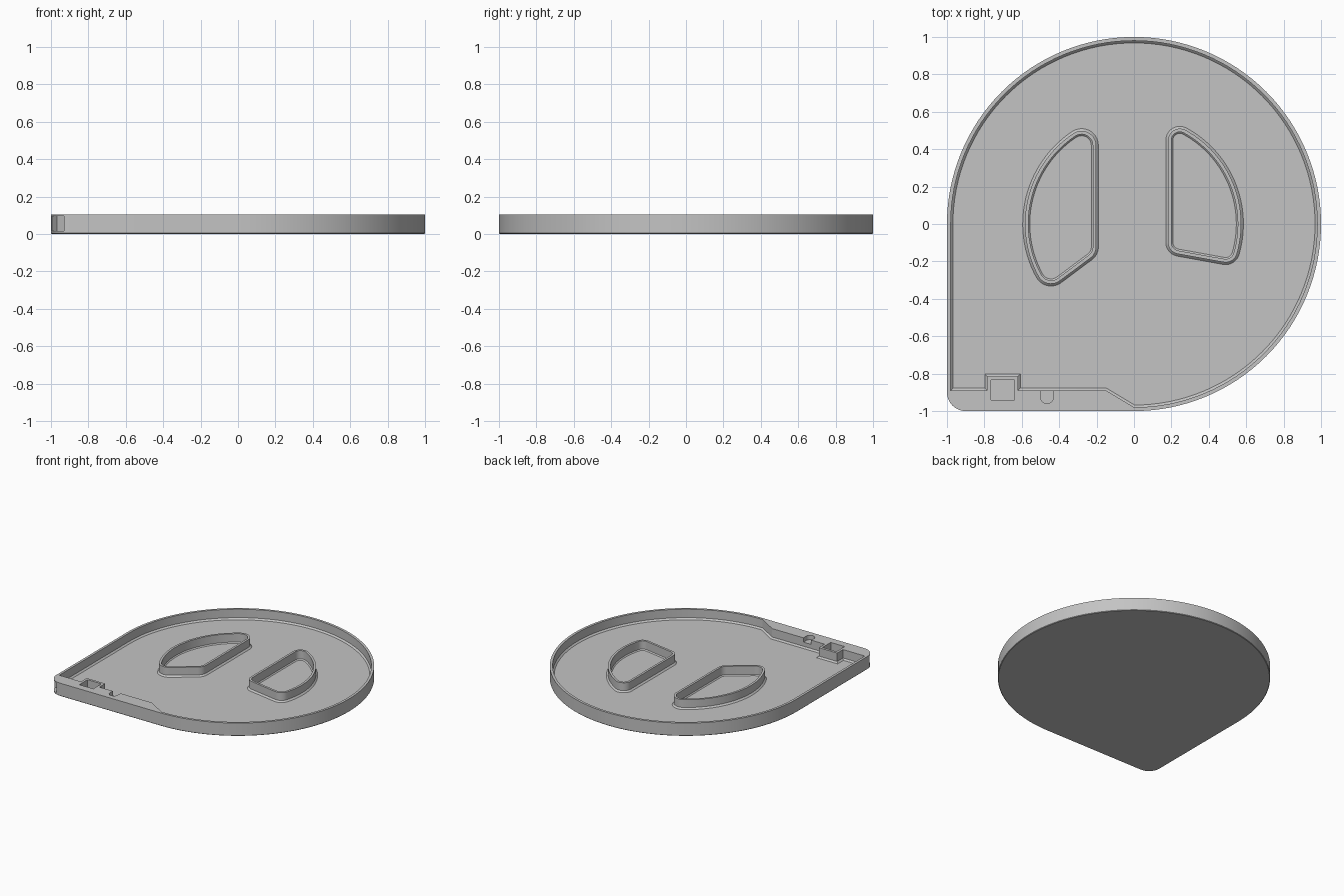
import bpy, bmesh
from math import sin, cos, atan2, pi, radians
from mathutils import Matrix, Vector

HEIGHT, FLOOR = 0.105, 0.025

cube = bpy.data.objects.get("Cube")
if cube:
    bpy.data.objects.remove(cube, do_unlink=True)

grey = bpy.data.materials.new("plain_grey")
grey.use_nodes = True
colour = (0.55, 0.55, 0.55, 1)
grey.diffuse_color = colour
grey.node_tree.nodes["Principled BSDF"].inputs["Base Color"].default_value = colour


def arc(radius, start, end, steps, centre=(0, 0)):
    angles = [radians(start + (end - start) * i / steps) for i in range(steps + 1)]
    return [Vector((centre[0] + radius * cos(a), centre[1] + radius * sin(a))) for a in angles]


def grow(core, dist, rounded=True):
    """Offset a counter-clockwise outline, rounding its sharp outer corners."""
    core = [Vector(p) for p in core]
    result = []
    for i, p in enumerate(core):
        before, after = p - core[i - 1], core[(i + 1) % len(core)] - p
        a = atan2(before.y, before.x) - pi / 2
        turn = (atan2(after.y, after.x) - pi / 2 - a + pi) % (2 * pi) - pi
        if rounded and turn > radians(15):
            steps = 10
            for k in range(steps + 1):
                t = a + turn * k / steps
                result.append(p + dist * Vector((cos(t), sin(t))))
        else:
            t = a + turn / 2
            result.append(p + dist / cos(turn / 2) * Vector((cos(t), sin(t))))
    return result


def loft(name, layers, ring=False):
    """Skin equal outlines at given heights; close as a ring or cap the ends."""
    bm = bmesh.new()
    rows = [[bm.verts.new((p[0], p[1], z)) for p in pts] for pts, z in layers]
    pairs = list(zip(rows, rows[1:])) + ([(rows[-1], rows[0])] if ring else [])
    for low, high in pairs:
        for i in range(len(low)):
            bm.faces.new((low[i - 1], low[i], high[i], high[i - 1]))
    if not ring:
        bm.faces.new(rows[0][::-1])
        bm.faces.new(rows[-1])
    bmesh.ops.recalc_face_normals(bm, faces=bm.faces)
    mesh = bpy.data.meshes.new(name)
    bm.to_mesh(mesh)
    bm.free()
    obj = bpy.data.objects.new(name, mesh)
    bpy.context.collection.objects.link(obj)
    mesh.materials.append(grey)
    return obj


def rectangle(x0, x1, y0, y1):
    return [(x0, y0), (x1, y0), (x1, y1), (x0, y1)]


def activate(obj):
    bpy.ops.object.select_all(action='DESELECT')
    obj.select_set(True)
    bpy.context.view_layer.objects.active = obj


def cut(target, cutter):
    cutter.hide_render = True
    mod = target.modifiers.new("cut", 'BOOLEAN')
    mod.operation = 'DIFFERENCE'
    mod.solver = 'EXACT'
    mod.object = cutter
    activate(target)
    bpy.ops.object.modifier_apply(modifier=mod.name)
    bpy.data.objects.remove(cutter, do_unlink=True)


def smooth(obj):
    activate(obj)
    bpy.ops.object.shade_smooth_by_angle(angle=radians(30))


# Tray body: a disc drawn out to one rounded corner
body_core = arc(0.9, -90, 180, 96) + [Vector((-0.9, -0.9))]
tray = loft("tray", [(grow(body_core, 0.096), 0),
                     (grow(body_core, 0.1), 0.004),
                     (grow(body_core, 0.1), HEIGHT)])

# Hollow interior, leaving the front ledge and the socket housing
hollow = arc(0.98, -90, 180, 96) + [
    (-0.98, -0.89), (-0.785, -0.89), (-0.785, -0.815),
    (-0.62, -0.815), (-0.62, -0.89), (-0.15, -0.89)]
cut(tray, loft("hollow_cutter", [(grow(hollow, -0.012, False), FLOOR),
                                 (hollow, FLOOR + 0.012),
                                 (hollow, 0.2)]))

# Square socket and small U-shaped notch in the ledge
cut(tray, loft("socket_cutter", [(rectangle(-0.765, -0.64, -0.94, -0.835), z)
                                 for z in (FLOOR, 0.2)]))
notch = arc(0.035, 180, 360, 16, (-0.465, -0.925)) + [(-0.43, -0.87), (-0.5, -0.87)]
cut(tray, loft("notch_cutter", [(notch, z) for z in (0.07, 0.2)]))

# Recess in the rounded corner, facing diagonally outwards
recess = loft("recess_cutter", [(rectangle(-0.05, 0.05, -0.045, 0.045), z)
                                for z in (0.015, 0.095)])
recess.data.transform(Matrix.Translation((-0.971, -0.971, 0)) @ Matrix.Rotation(pi / 4, 4, 'Z'))
cut(tray, recess)
smooth(tray)

# Two raised window rims with flared feet
RIM = [(0, FLOOR - 0.005), (0, FLOOR), (0.012, FLOOR + 0.012), (0.012, 0.1),
       (0.03, 0.1), (0.03, FLOOR + 0.008), (0.038, FLOOR), (0.038, FLOOR - 0.005)]
windows = {
    "left_window_rim": (arc(0.51, -16.2, 61.3, 28) + [(0.245, -0.098)], 0.075),
    "right_window_rim": (arc(0.505, 123.7, 208.6, 28) + [(-0.28, -0.12)], 0.09),
}
for name, (core, radius) in windows.items():
    smooth(loft(name, [(grow(core, radius - d), z) for d, z in RIM], ring=True))
